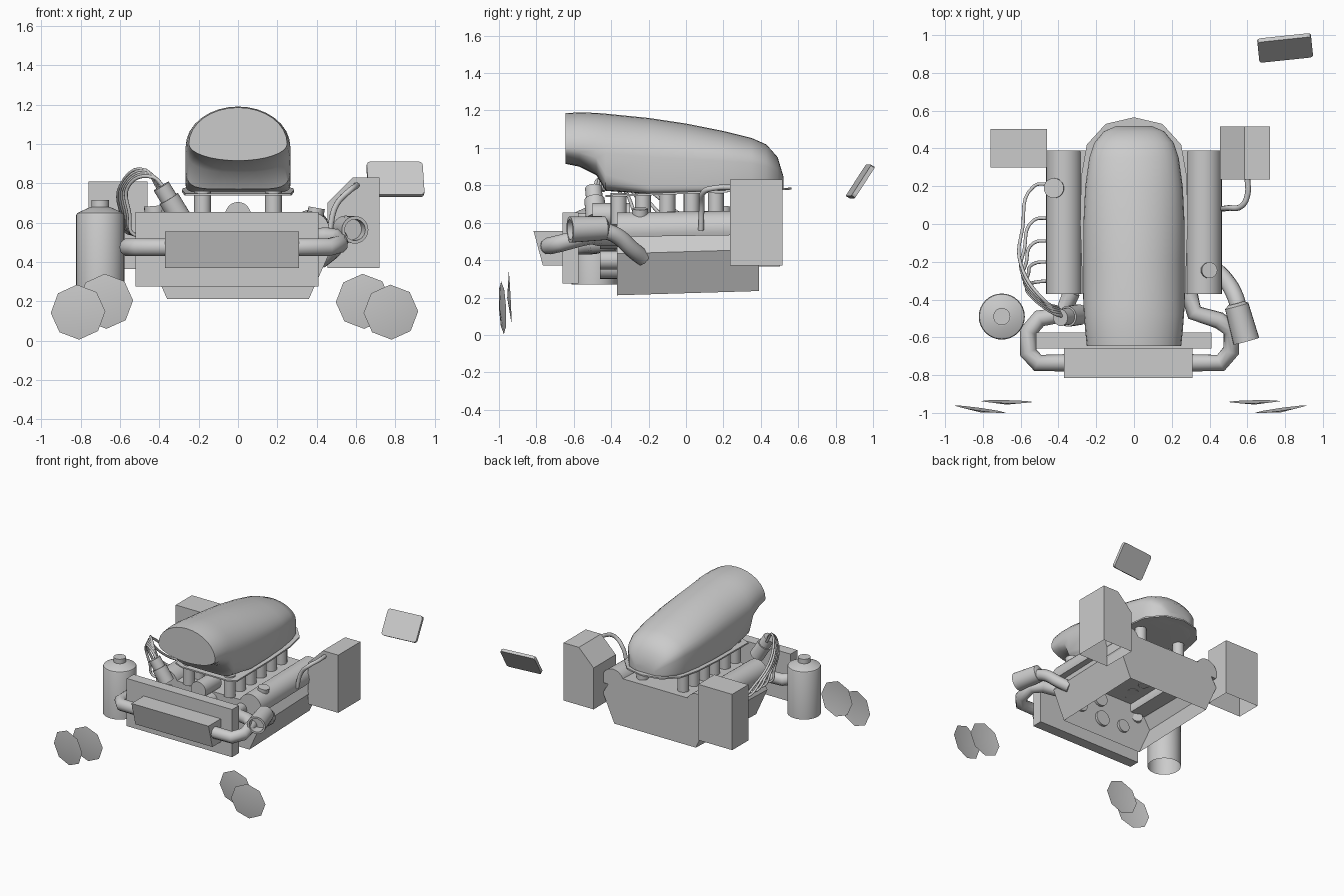
import bpy, bmesh, math
from mathutils import Vector, Matrix

cube = bpy.data.objects.get("Cube")
if cube:
    bpy.data.objects.remove(cube, do_unlink=True)

GREY = (0.6, 0.6, 0.6, 1)
mat = bpy.data.materials.new("plain_grey")
mat.use_nodes = True
mat.diffuse_color = GREY
mat.node_tree.nodes["Principled BSDF"].inputs["Base Color"].default_value = GREY


def finish(name, bm, smooth=False, recalc=True):
    if recalc:
        bmesh.ops.recalc_face_normals(bm, faces=bm.faces)
    me = bpy.data.meshes.new(name)
    bm.to_mesh(me)
    bm.free()
    me.materials.append(mat)
    ob = bpy.data.objects.new(name, me)
    bpy.context.collection.objects.link(ob)
    if smooth:
        bpy.ops.object.select_all(action='DESELECT')
        ob.select_set(True)
        bpy.context.view_layer.objects.active = ob
        bpy.ops.object.shade_smooth_by_angle(angle=math.radians(40))
    return ob


def loft(name, rings, smooth=False, start=True, end=True):
    """Skin a list of closed rings, with optional end caps."""
    bm = bmesh.new()
    vs = [[bm.verts.new(p) for p in r] for r in rings]
    n = len(vs[0])
    for a, b in zip(vs, vs[1:]):
        for i in range(n):
            j = (i + 1) % n
            bm.faces.new((a[i], a[j], b[j], b[i]))
    if start:
        bm.faces.new(vs[0])
    if end:
        bm.faces.new(vs[-1])
    return finish(name, bm, smooth)


def prism(name, profile, y0, y1, smooth=False):
    """Extrude an x-z profile along y."""
    return loft(name, [[(x, y, z) for x, z in profile] for y in (y0, y1)], smooth)


def box(name, x0, x1, y0, y1, z0, z1):
    return prism(name, [(x0, z0), (x1, z0), (x1, z1), (x0, z1)], y0, y1)


def turned(name, p0, p1, steps, sides=24, start=True, end=True):
    """Round part along an axis; steps are (fraction along axis, radius)."""
    p0, p1 = Vector(p0), Vector(p1)
    q = (p1 - p0).to_track_quat('Z', 'Y')
    rings = []
    for t, r in steps:
        c = p0.lerp(p1, t)
        rings.append([c + q @ Vector((r * math.cos(a), r * math.sin(a), 0))
                      for a in (2 * math.pi * i / sides for i in range(sides))])
    return loft(name, rings, True, start, end)


def rod(name, p0, p1, r, sides=24):
    return turned(name, p0, p1, [(0, r), (1, r)], sides)


def tube(name, pts, r, handle='AUTO'):
    """Bent pipe from a bevelled curve; VECTOR handles give mitred bends."""
    cu = bpy.data.curves.new(name, 'CURVE')
    cu.dimensions = '3D'
    cu.bevel_depth = r
    cu.bevel_resolution = 3
    cu.resolution_u = 6
    cu.use_fill_caps = True
    sp = cu.splines.new('BEZIER')
    sp.bezier_points.add(len(pts) - 1)
    for b, p in zip(sp.bezier_points, pts):
        b.co = p
        b.handle_left_type = b.handle_right_type = handle
    cu.materials.append(mat)
    ob = bpy.data.objects.new(name, cu)
    bpy.context.collection.objects.link(ob)


def open_bottom(ob):
    bm = bmesh.new()
    bm.from_mesh(ob.data)
    low = [f for f in bm.faces if f.normal.z < -0.9]
    bmesh.ops.delete(bm, geom=low, context='FACES_ONLY')
    bm.to_mesh(ob.data)
    bm.free()


# Air scoop: y, top, bottom, half width, middle height, squareness of the lower half
stations = [(-.645, 1.185, .915, .25, 1.0, 1), (-.57, 1.19, .9, .258, 1.0, .9),
            (-.48, 1.187, .855, .265, .99, .7), (-.43, 1.183, .77, .268, .97, .35),
            (-.2, 1.16, .755, .268, .95, .15), (0, 1.13, .758, .268, .94, .15),
            (.2, 1.09, .762, .258, .93, .15), (.35, 1.053, .767, .237, .92, .15),
            (.43, 1.018, .77, .21, .9, .15), (.49, .95, .773, .16, .87, .2),
            (.52, .85, .775, .09, .82, .3)]


def scoop_ring(y, top, bottom, w, mid, p):
    ring = []
    for i in range(32):
        c, s = math.cos(math.pi * i / 16), math.sin(math.pi * i / 16)
        if s >= 0:
            ring.append((w * c, y, mid + (top - mid) * s))
        else:
            ring.append((w * math.copysign(abs(c) ** p, c), y,
                         mid - (mid - bottom) * abs(s) ** p))
    return ring


loft("air_scoop", [scoop_ring(*s) for s in stations], True)

# Flange under the scoop
half = [(.2, -.43), (.27, -.4), (.285, 0), (.28, .25), (.25, .42), (.15, .53)]
outline = half + [(0, .565)] + [(-x, y) for x, y in reversed(half)]
loft("scoop_flange", [[(x, y, z + .04 * y) for x, y in outline] for z in (.754, .765)])

# Engine block, open underneath and sheared slightly upward to the rear
side = [(.36, .223), (.46, .445), (.41, .53), (.33, .6)]
block = prism("engine_block", side + [(-x, z) for x, z in reversed(side)], -.37, .39)
open_bottom(block)
for v in block.data.vertices:
    v.co.z += .03 * v.co.y

# Valve covers with flat bases, filler caps and intake runners
arch = [math.radians(-22 + 224 * i / 20) for i in range(21)]
for s, label in ((1, "left"), (-1, "right")):
    cover = prism(label + "_valve_cover",
                  [(s * .37 + .095 * math.cos(a), .565 + .095 * math.sin(a)) for a in arch],
                  -.37, .39, True)
    for v in cover.data.vertices:
        v.co.z += .015 * v.co.y
    for i in range(6):
        y = -.36 + .13 * i
        rod(f"{label}_runner_{i}", (s * .18, y, .59), (s * .18, y, .76), .043, 16)
rod("left_filler_cap", (.39, -.245, .62), (.40, -.245, .675), .042, 20)
rod("right_filler_cap", (-.42, .19, .62), (-.425, .19, .685), .053, 20)

# Pulleys and fittings on the engine front
rod("throttle_body", (0, -.5, .64), (0, -.3, .64), .065)
for x, z, r in ((0, .36, .06), (.2, .4, .05), (-.2, .37, .05), (.02, .52, .06)):
    rod("pulley", (x, -.46, z), (x, -.35, z), r)

# Radiator and intercooler
box("radiator", -.52, .41, -.66, -.575, .275, .655)
cooler = box("intercooler", -.37, .31, -.815, -.655, .37, .555)
for v in cooler.data.vertices:
    if v.co.y < -.7 and v.co.z < .4:
        v.co.y += .05

# Large pipes
tube("right_cooler_pipe", [(-.36, -.735, .475), (-.51, -.735, .475), (-.56, -.68, .475),
                           (-.56, -.57, .475), (-.5, -.5, .475), (-.38, -.48, .48),
                           (-.33, -.36, .5)], .046, 'VECTOR')
tube("left_cooler_pipe", [(.3, -.735, .475), (.46, -.735, .475), (.515, -.67, .49),
                          (.515, -.56, .52), (.45, -.51, .53), (.32, -.47, .52),
                          (.29, -.36, .52)], .046, 'VECTOR')
tube("exhaust_pipe", [(.56, -.46, .565), (.53, -.37, .53), (.48, -.29, .46),
                      (.42, -.23, .41)], .044)
turned("exhaust_tip", (.595, -.62, .563), (.54, -.42, .572),
       [(.35, .054), (0, .054), (0, .07), (.93, .064), (1, .042)])

# Canister with neck cap
turned("canister", (-.7, -.49, .27), (-.7, -.49, .715),
       [(0, .122), (.83, .122), (.85, .118), (.92, .05), (.92, .045), (1, .045)], 32,
       start=False)

# Ignition coil and its leads
turned("ignition_coil", (-.29, -.48, .62), (-.39, -.495, .785),
       [(0, .055), (.62, .055), (.62, .045), (1, .045)], 20)
for i, y in enumerate((-.3, -.2, -.09, .03, .21)):
    out = -.56 - .01 * i
    tube(f"ignition_lead_{i}", [(-.37 - .008 * i, -.49 + .012 * i, .77),
                                (-.43 - .01 * i, -.47 + .015 * i, .83 + .009 * i),
                                (out, -.4 + (y + .42) * .3, .78),
                                (out + .01, -.4 + (y + .42) * .6, .64),
                                (-.53, y - .01, .54), (-.44, y, .56)], .009)

# Side boxes, open underneath, and the small hose
open_bottom(prism("left_side_box", [(.455, .37), (.72, .37), (.72, .83), (.585, .83),
                                    (.455, .7)], .235, .515))
open_bottom(box("right_side_box", -.76, -.46, .3, .503, .365, .81))
tube("small_hose", [(.6, .25, .79), (.6, .15, .785), (.57, .095, .765),
                    (.5, .085, .69), (.465, .08, .56)], .015)

# Loose rear plate with rounded corners
corners = []
for cx, cz, a0 in ((.125, .082, 0), (-.125, .082, 90), (-.125, -.082, 180), (.125, -.082, 270)):
    for a in (0, 45, 90):
        t = math.radians(a0 + a)
        corners.append((cx + .018 * math.cos(t), cz + .018 * math.sin(t)))
plate = prism("rear_plate", corners, -.012, .012)
plate.data.transform(Matrix.Translation((.8, .932, .82)) @ Matrix.Rotation(math.radians(6), 4, 'Z')
                     @ Matrix.Rotation(math.radians(-33), 4, 'X'))

# Shallow eight-sided lamp lenses
for s, label in ((1, "left"), (-1, "right")):
    for x, y, z, yaw, kind in ((.795, -.981, .145, 8, "outer"), (.655, -.94, .2, 1, "inner")):
        bm = bmesh.new()
        tip = bm.verts.new((0, -.016, 0))
        rim = [bm.verts.new((.14 * math.cos(a), 0, .14 * math.sin(a)))
               for a in (math.pi * (i / 4 + .01) for i in range(8))]
        for i in range(8):
            bm.faces.new((tip, rim[i], rim[(i + 1) % 8]))
        bm.transform(Matrix.Translation((s * x - .018, y, z))
                     @ Matrix.Rotation(math.radians(s * yaw), 4, 'Z')
                     @ Matrix.Rotation(math.radians(3), 4, 'X'))
        finish(f"{label}_{kind}_lamp", bm, True, recalc=False)
